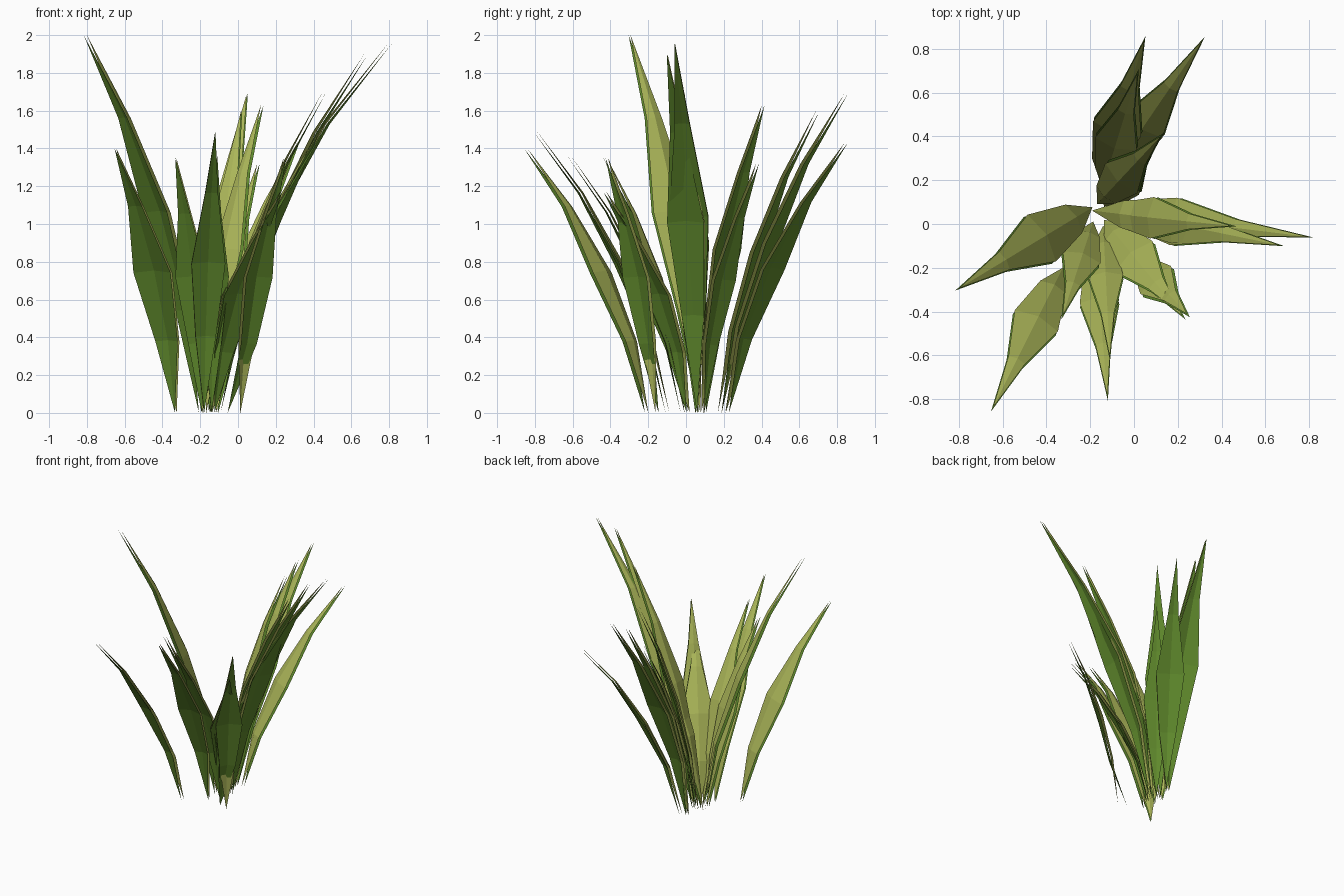
import bpy, bmesh
from mathutils import Vector

cube = bpy.data.objects.get("Cube")
if cube:
    bpy.data.objects.remove(cube)


def material(name, rgb):
    m = bpy.data.materials.new(name)
    m.use_nodes = True
    m.diffuse_color = (*rgb, 1)
    m.node_tree.nodes["Principled BSDF"].inputs["Base Color"].default_value = (*rgb, 1)
    return m


UPPER = material("yellow_green_upper_side", (0.41, 0.47, 0.10))
UNDER = material("leaf_green_underside", (0.115, 0.25, 0.025))

# Cross-sections along a leaf: height share, outward share, width share
SECTIONS = [(0.27, 0.14, 0.6), (0.53, 0.38, 1.0), (0.78, 0.66, 0.38)]


def leaf(name, base, tip, width, under_base=None):
    """Pointed arching blade: an upper and a lower skin with a soft midrib."""
    base, tip = Vector((*base, 0)), Vector(tip)
    reach = Vector((tip.x - base.x, tip.y - base.y, 0))
    outward = reach.normalized()
    side = Vector((0, 0, 1)).cross(outward)
    normal = (tip - base).cross(side).normalized()
    bm = bmesh.new()
    for skin, offset in enumerate((-0.012, 0.008)):
        shift = outward * offset
        start = base + shift
        if skin == 1 and under_base:
            start = Vector((*under_base, 0))
        root, point = bm.verts.new(start), bm.verts.new(tip + shift)
        rows = []
        for high, out, wide in SECTIONS:
            centre = base + shift + reach * out + Vector((0, 0, tip.z * high))
            half = side * width * wide / 2
            rib = normal * width * wide * 0.12
            rows.append([bm.verts.new(p) for p in
                         (centre + half, centre + rib, centre - half)])
        for i in range(2):
            faces = [bm.faces.new((root, rows[0][i + 1], rows[0][i]))]
            for low, top in zip(rows, rows[1:]):
                faces.append(bm.faces.new((low[i], low[i + 1], top[i + 1], top[i])))
            faces.append(bm.faces.new((rows[-1][i], rows[-1][i + 1], point)))
            for f in faces:
                f.material_index = skin
                f.normal_update()
                # Upper skin faces up and inward, lower skin down and outward
                if (f.normal.dot(normal) > 0) == (skin == 1):
                    f.normal_flip()
    mesh = bpy.data.meshes.new(name)
    bm.to_mesh(mesh)
    bm.free()
    mesh.materials.append(UPPER)
    mesh.materials.append(UNDER)
    bpy.context.collection.objects.link(bpy.data.objects.new(name, mesh))


# Right-hand leaves
leaf("tall_right_leaf", (-0.20, 0.07), (-0.81, -0.30, 2.0), 0.25)
leaf("low_right_leaf", (-0.33, -0.21), (-0.65, -0.85, 1.40), 0.22)
# Front leaves
leaf("front_right_leaf", (-0.19, 0.0), (-0.33, -0.43, 1.35), 0.18)
leaf("front_long_leaf", (-0.18, -0.10), (-0.12, -0.80, 1.49), 0.18)
leaf("front_short_leaf", (-0.14, -0.02), (-0.11, -0.62, 1.36), 0.16)
leaf("front_left_outer_leaf", (0.02, -0.17), (0.25, -0.42, 1.35), 0.19, (-0.055, -0.145))
leaf("front_left_inner_leaf", (-0.13, 0.01), (0.23, -0.43, 1.17), 0.22)
# Left-hand leaves
leaf("left_long_leaf", (-0.18, 0.06), (0.81, -0.06, 1.96), 0.21)
leaf("left_middle_leaf", (-0.10, 0.06), (0.68, -0.10, 1.90), 0.20)
leaf("left_short_leaf", (-0.13, 0.05), (0.46, -0.01, 1.70), 0.19)
# Back leaves
leaf("back_tall_leaf", (-0.15, 0.20), (0.05, 0.85, 1.69), 0.23)
leaf("back_left_leaf", (-0.11, 0.22), (0.32, 0.85, 1.43), 0.20)
leaf("back_middle_leaf", (-0.14, 0.18), (0.02, 0.70, 1.60), 0.20)
leaf("back_inner_leaf", (-0.16, 0.10), (0.13, 0.41, 1.63), 0.20)
leaf("back_short_leaf", (-0.13, 0.09), (0.11, 0.38, 1.32), 0.18)
